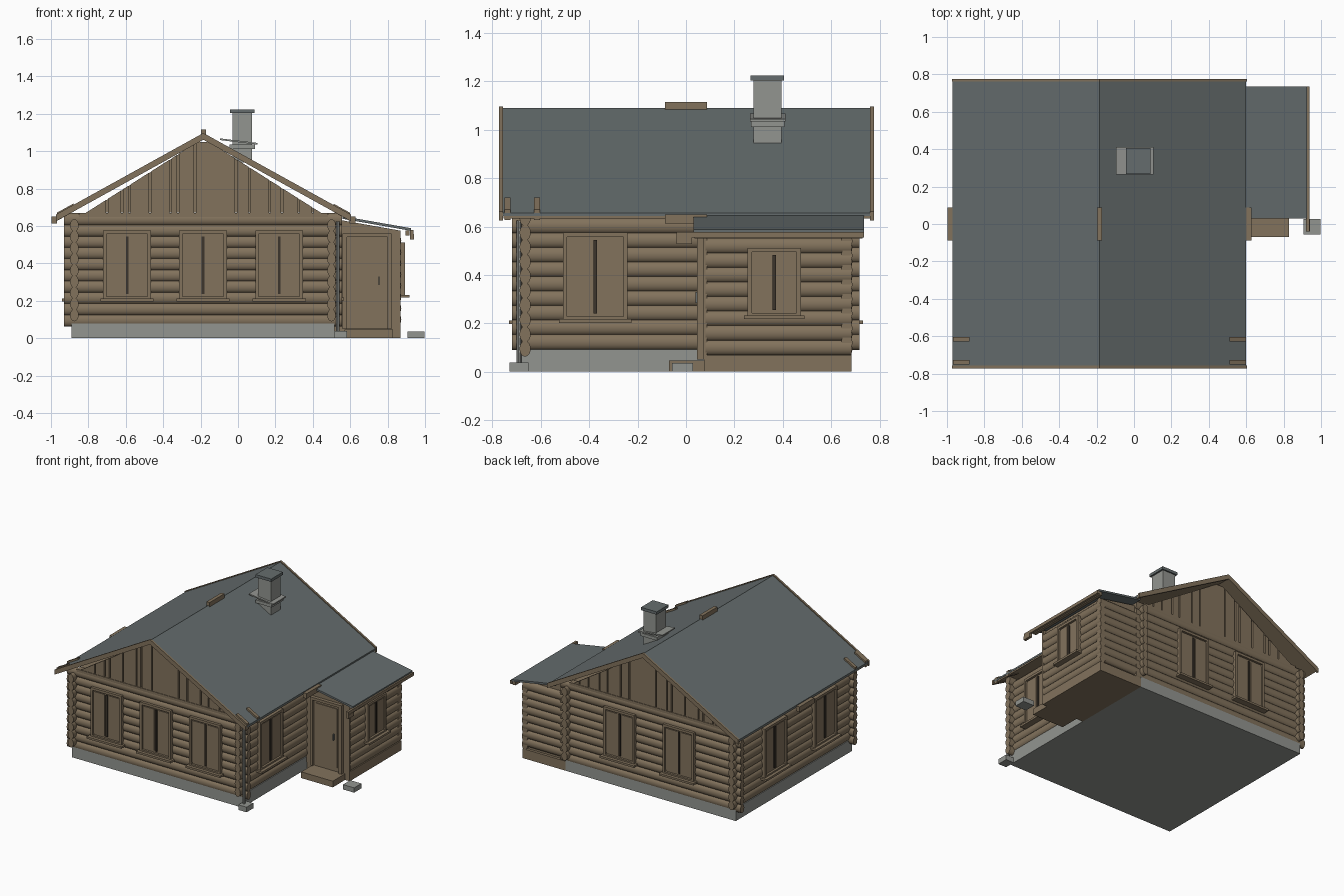
import bpy, bmesh, math
from mathutils import Matrix, Vector

if "Cube" in bpy.data.objects:
    bpy.data.objects.remove(bpy.data.objects["Cube"], do_unlink=True)


def material(name, rgb):
    m = bpy.data.materials.new(name)
    m.use_nodes = True
    m.diffuse_color = (*rgb, 1)
    m.node_tree.nodes["Principled BSDF"].inputs["Base Color"].default_value = (*rgb, 1)
    return m


WOOD = material("brown wood", (0.225, 0.17, 0.108))
ROOF = material("slate grey roofing", (0.13, 0.152, 0.154))
STONE = material("light grey stone", (0.29, 0.3, 0.28))
DARK = material("dark gap", (0.045, 0.035, 0.025))


def finish(name, bm, mat):
    bmesh.ops.recalc_face_normals(bm, faces=bm.faces)
    mesh = bpy.data.meshes.new(name)
    bm.to_mesh(mesh)
    bm.free()
    mesh.materials.append(mat)
    ob = bpy.data.objects.new(name, mesh)
    bpy.context.collection.objects.link(ob)
    return ob


def add_box(bm, x, y, z, place=Matrix()):
    """Box from three (low, high) ranges."""
    size = Matrix.Diagonal((x[1] - x[0], y[1] - y[0], z[1] - z[0], 1))
    mid = Matrix.Translation((sum(x) / 2, sum(y) / 2, sum(z) / 2))
    bmesh.ops.create_cube(bm, size=1, matrix=place @ mid @ size)


def boxes(name, mat, items, place=Matrix()):
    bm = bmesh.new()
    for x, y, z in items:
        add_box(bm, x, y, z, place)
    return finish(name, bm, mat)


def add_prism(bm, outline, y0, y1):
    """Extrude an x-z outline from y0 to y1."""
    face = bm.faces.new([bm.verts.new((x, y0, z)) for x, z in outline])
    out = bmesh.ops.extrude_face_region(bm, geom=[face])["geom"]
    verts = [v for v in out if isinstance(v, bmesh.types.BMVert)]
    bmesh.ops.translate(bm, verts=verts, vec=(0, y1 - y0, 0))


def prism(name, mat, outline, y0, y1):
    bm = bmesh.new()
    add_prism(bm, outline, y0, y1)
    return finish(name, bm, mat)


PITCH = 0.06


def log_wall(name, start, end, z0, count):
    """Stack of oval logs between two plan points."""
    a, b = Vector((*start, 0)), Vector((*end, 0))
    along = (b - a).to_track_quat('Z', 'Y').to_matrix().to_4x4()
    squash = Matrix.Diagonal((0.023, 0.023, 1, 1))
    bm = bmesh.new()
    for i in range(count):
        made = bmesh.ops.create_cone(bm, cap_ends=True, segments=16, radius1=1, radius2=1,
                                     depth=(b - a).length, matrix=along @ squash)
        for v in made["verts"]:
            v.co.z *= 0.033 / 0.023
            v.co += (a + b) / 2 + Vector((0, 0, z0 + PITCH * (i + 0.5)))
    for f in bm.faces:
        f.smooth = len(f.verts) == 4
    return finish(name, bm, WOOD)


# Foundation and solid core
X0, X1, YW = -0.875, 0.5, 0.665
boxes("foundation", STONE, [((-0.89, 0.515), (-0.685, 0.685), (0, 0.092))])
boxes("wall_core", WOOD, [((X0, X1), (-YW, YW), (0.09, 0.645))])

# Crossing log walls of the main house
for label, y in (("front", -YW), ("back", YW)):
    log_wall(label + "_logs", (-0.93, y), (0.555, y), 0.065, 10)
for label, x in (("right", X0), ("left", X1)):
    log_wall(label + "_logs", (x, -0.72), (x, 0.718), 0.093, 9)

# Annex
boxes("annex_plinth", WOOD, [((0.515, 0.868), (0.075, 0.685), (0, 0.07))])
prism("annex_core", WOOD, [(0.5, 0.05), (0.85, 0.05), (0.85, 0.575), (0.5, 0.64)], 0.085, 0.665)
prism("annex_front_wall", WOOD, [(0.5, 0.05), (0.868, 0.05), (0.868, 0.575), (0.5, 0.64)], 0.07, 0.086)
log_wall("annex_side_logs", (0.85, 0.08), (0.85, 0.685), 0.07, 8)
log_wall("annex_back_logs", (0.5, 0.665), (0.868, 0.665), 0.09, 8)
prism("annex_roof", ROOF, [(0.56, 0.652), (0.925, 0.588), (0.925, 0.574), (0.56, 0.638)], 0.03, 0.735)
boxes("annex_fascia", WOOD, [((0.895, 0.918), (0.035, 0.73), (0.55, 0.576)),
                             ((0.92, 0.937), (-0.04, 0.735), (0.555, 0.578)),
                             ((0.92, 0.94), (-0.04, 0.025), (0.528, 0.556))])
boxes("door_step", WOOD, [((0.57, 0.83), (-0.07, 0.08), (0, 0.046))])

# Door
boxes("door_frame", WOOD, [((0.56, 0.582), (0.045, 0.075), (0.05, 0.56)),
                           ((0.798, 0.82), (0.045, 0.075), (0.05, 0.56)),
                           ((0.56, 0.82), (0.045, 0.075), (0.54, 0.56))])
boxes("door_panel", WOOD, [((0.582, 0.798), (0.062, 0.075), (0.05, 0.54)),
                           ((0.602, 0.778), (0.056, 0.064), (0.08, 0.52))])
boxes("door_handle", ROOF, [((0.75, 0.757), (0.04, 0.058), (0.285, 0.33))])


def window(name, point, turn, width, z0, z1):
    """Framed double-leaf window; local -y points out of the wall."""
    place = Matrix.Translation((*point, 0)) @ Matrix.Rotation(math.radians(turn), 4, 'Z')
    w, t = width / 2, 0.018
    out, leaf = (-0.043, 0), (-0.027, 0)
    boxes(name + "_frame", WOOD, [((-w, t - w), out, (z0, z1)), ((w - t, w), out, (z0, z1)),
                                  ((-w, w), out, (z1 - t, z1)), ((-w, w), out, (z0, z0 + t)),
                                  ((-w - 0.015, w + 0.015), (-0.066, 0), (z0 - 0.008, z0 + 0.007))], place)
    boxes(name + "_leaves", WOOD, [((-w, w), leaf, (z0, z1))]
          + [((s * w / 2 - w / 2 + t, s * w / 2 + w / 2 - t), (-0.032, 0), (z0 + 0.03, z1 - 0.03))
             for s in (-1, 1)], place)
    boxes(name + "_gap", DARK, [((-0.007, 0.007), (-0.035, 0), (z0 + 0.03, z1 - 0.03))], place)


for i, x in enumerate((-0.593, -0.187, 0.22)):
    window(f"front_window_{i + 1}", (x, -YW), 0, 0.255, 0.205, 0.575)
for i, x in enumerate((-0.43, 0.06)):
    window(f"back_window_{i + 1}", (x, YW), 180, 0.255, 0.205, 0.575)
for i, y in enumerate((-0.34, 0.25)):
    window(f"right_window_{i + 1}", (X0, y), -90, 0.265, 0.205, 0.575)
window("left_window", (X1, -0.375), 90, 0.268, 0.21, 0.575)
window("annex_window", (0.85, 0.365), 90, 0.22, 0.225, 0.512)

# Gables of upright boards with narrow gaps over a backing
RIDGE = -0.185
EDGES = (-0.82, -0.7, -0.62, -0.58, -0.47, -0.36, -0.32, -0.23, -0.01,
         0.06, 0.17, 0.235, 0.325, 0.4, 0.45)


def gable_top(x):
    return min(1.048, max(0.656, 1.048 - 0.634 * (abs(x - RIDGE) - 0.03)))


for label, side in (("front", -1), ("back", 1)):
    flat = [RIDGE - 0.03, RIDGE + 0.03]
    backing = [(x, gable_top(x)) for x in (-0.81, *flat, 0.44)]
    prism(label + "_gable_backing", WOOD, backing, side * 0.652, side * 0.662)
    bm = bmesh.new()
    for a, b in zip(EDGES, EDGES[1:]):
        a, b = a + 0.005, b - 0.005
        tops = [a] + [x for x in flat if a < x < b] + [b]
        outline = [(a, 0.65)] + [(x, gable_top(x) + 0.002) for x in tops] + [(b, 0.65)]
        add_prism(bm, outline, side * 0.662, side * 0.682)
    finish(label + "_gable_boards", bm, WOOD)
    boxes(label + "_gable_beam", WOOD, [((-0.85, 0.48), sorted((side * 0.64, side * 0.686)), (0.63, 0.668))])

# Main roof: sheet, under-boards and bargeboards
SLOPE, HALF = 0.553, 0.785


def chevron(top, thick, half=HALF):
    low = top - SLOPE * half
    return [(RIDGE - half, low), (RIDGE, top), (RIDGE + half, low),
            (RIDGE + half, low - thick), (RIDGE, top - thick), (RIDGE - half, low - thick)]


prism("roof_sheet", ROOF, chevron(1.09, 0.013), -0.758, 0.762)
prism("roof_under_boards", WOOD, chevron(1.077, 0.012, 0.78), -0.755, 0.76)
prism("front_bargeboard", WOOD, chevron(1.097, 0.036, 0.788), -0.772, -0.757)
prism("back_bargeboard", WOOD, chevron(1.097, 0.036, 0.788), 0.761, 0.776)
boxes("ridge_block", WOOD, [((RIDGE - 0.013, RIDGE + 0.013), (-0.087, 0.087), (1.075, 1.115))])

# Eave pieces and short rafter ends, mirrored about the ridge
for label, s in (("right", -1), ("left", 1)):
    reach = sorted((RIDGE + s * 0.782, RIDGE + s * 0.812))
    boxes(label + "_eave_piece", WOOD, [(reach, (-0.087, 0.087), (0.612, 0.65))])
    bm = bmesh.new()
    for y in (-0.75, -0.628):
        ends = [(RIDGE + s * d, 1.09 - SLOPE * d) for d in (0.695, 0.784)]
        add_prism(bm, [(x, z + 0.014) for x, z in ends] + [(x, z - 0.03) for x, z in ends[::-1]],
                  y, y + 0.024)
    finish(label + "_rafter_ends", bm, WOOD)

# Chimney with cap and tilted flashing
boxes("chimney", STONE, [((-0.03, 0.075), (0.28, 0.395), (0.94, 1.205)),
                         ((-0.045, 0.09), (0.268, 0.408), (1.012, 1.035))])
boxes("chimney_cap", ROOF, [((-0.042, 0.087), (0.266, 0.405), (1.203, 1.224))])
prism("chimney_flashing", STONE, [(-0.095, 1.068), (0.105, 1.044), (0.105, 1.035), (-0.095, 1.059)], 0.264, 0.412)

# Downpipe and splash blocks
boxes("splash_blocks", STONE, [((0.515, 0.582), (-0.73, -0.65), (0, 0.038)),
                               ((0.905, 0.997), (-0.057, 0.028), (0, 0.036))])
bm = bmesh.new()
bmesh.ops.create_cone(bm, cap_ends=True, segments=10, radius1=0.01, radius2=0.01, depth=0.59,
                      matrix=Matrix.Translation((0.533, -0.69, 0.33)))
finish("downpipe", bm, STONE)
